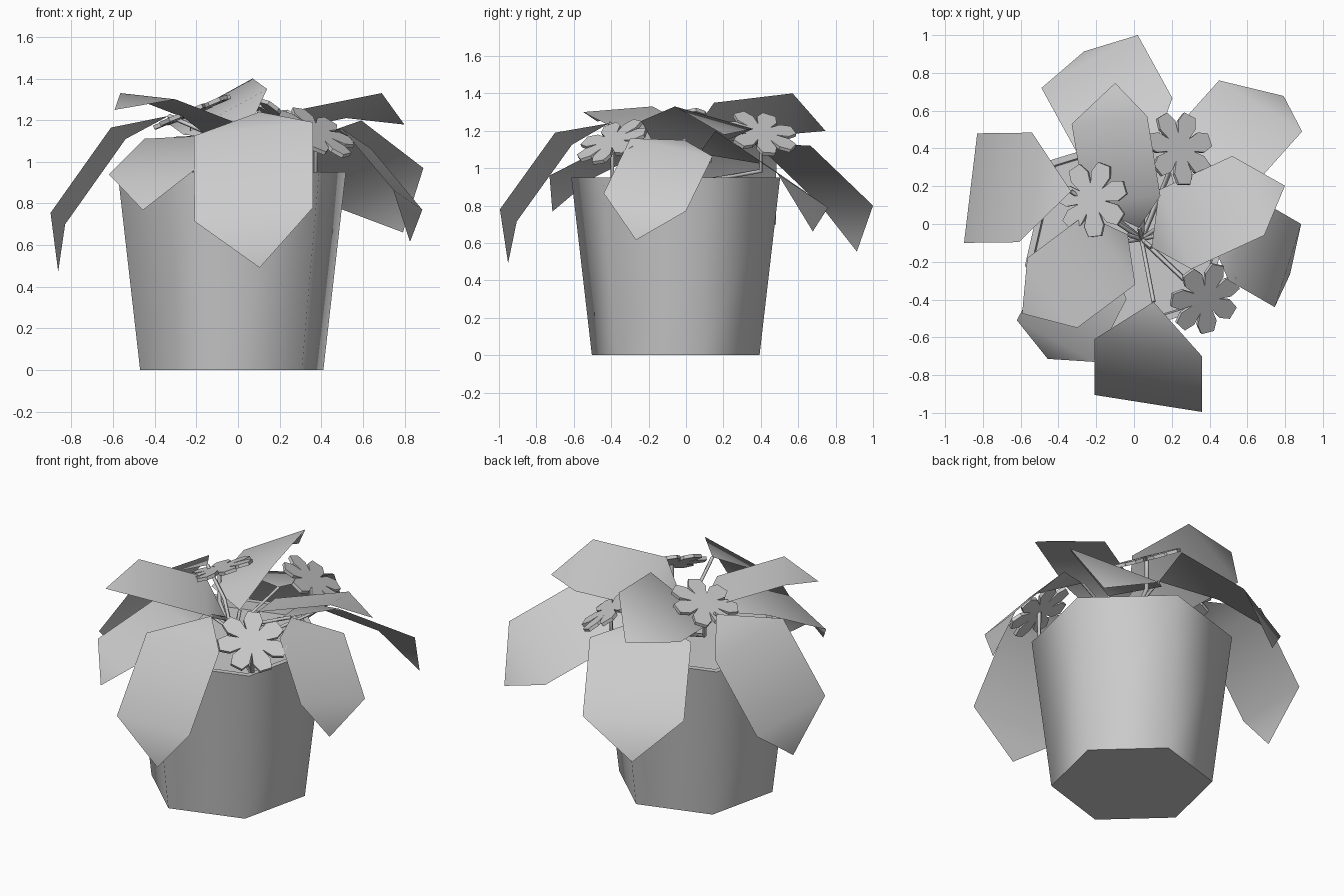
import bpy
from math import sin, cos, radians, pi
from mathutils import Vector

if "Cube" in bpy.data.objects:
    bpy.data.objects.remove(bpy.data.objects["Cube"])


def make(name, verts, faces, angle=1.1):
    me = bpy.data.meshes.new(name)
    me.from_pydata([tuple(v) for v in verts], [], faces)
    ob = bpy.data.objects.new(name, me)
    bpy.context.collection.objects.link(ob)
    bpy.ops.object.select_all(action='DESELECT')
    ob.select_set(True)
    bpy.context.view_layer.objects.active = ob
    bpy.ops.object.shade_smooth_by_angle(angle=angle)
    return ob


def hex_ring(r, z):
    return [Vector((-0.03 + r * cos(radians(17 + 60 * k)),
                    -0.055 + r * sin(radians(17 + 60 * k)), z)) for k in range(6)]


# six-sided tapered pot with a thin rim, and the soil inside
rings = [(0.46, 0), (0.573, 0.95), (0.535, 0.95), (0.527, 0.9)]
verts = [v for r, z in rings for v in hex_ring(r, z)]
faces = [[i * 6 + k, i * 6 + (k + 1) % 6, i * 6 + 6 + (k + 1) % 6, i * 6 + 6 + k]
         for i in range(3) for k in range(6)]
make("pot", verts, faces + [[5, 4, 3, 2, 1, 0]])
make("soil", hex_ring(0.527, 0.9), [[0, 1, 2, 3, 4, 5]])

ROOT = Vector((0.04, -0.08, 0.9))


def stem(name, mid, end, depth=0.011):
    cu = bpy.data.curves.new(name, 'CURVE')
    cu.dimensions = '3D'
    cu.bevel_depth = depth
    cu.bevel_resolution = 0
    cu.use_fill_caps = True
    sp = cu.splines.new('POLY')
    sp.points.add(2)
    for p, co in zip(sp.points, (ROOT, mid, end)):
        p.co = (*co, 1)
    bpy.context.collection.objects.link(bpy.data.objects.new(name, cu))


def leaf(name, l2, r2, r1, bend=36):
    """Folded hexagon: middle panel from three corners, bent-down base and tip."""
    l2, r2, r1 = Vector(l2), Vector(r2), Vector(r1)
    x = r2 - l2
    f = r2 - r1
    f -= x * (f.dot(x) / x.dot(x))
    n = x.cross(f).normalized()
    if n.z < 0:
        n = -n
    l1, r1 = l2 - f, r2 - f
    down = n * (-f.length * 0.51 * sin(radians(bend)))
    out = f * 0.51 * cos(radians(bend))
    base = (l1 + r1) / 2 - out + down
    tip = (l2 + r2) / 2 + out + down
    faces = [[0, 2, 1], [1, 2, 4, 3], [3, 4, 5]]
    make(name, [base, l1, r1, l2, r2, tip], faces, pi)
    mid = ROOT.lerp(base, 0.4)
    mid.z = ROOT.z + (base.z - ROOT.z) * 0.7
    stem(name + "_stem", mid, base)


# leaves: two outer shoulders, then the inner corner next to the second shoulder
leaves = {
    "leaf_front": ((-.21, -.905, .715), (.36, -.995, .78), (.36, -.70, 1.19)),
    "leaf_back": ((.02, 1.0, .80), (-.49, .72, .80), (-.30, .39, 1.12)),
    "leaf_back_right": ((.45, .76, .79), (.89, .49, .97), (.62, .14, 1.21)),
    "leaf_left": ((-.90, -.10, .755), (-.83, .48, .70), (-.54, .48, 1.11)),
    "leaf_upper_right": ((.52, .36, 1.21), (.69, -.06, 1.33), (.30, -.23, 1.25)),
    "leaf_upper_back": ((-.33, .53, 1.18), (.07, .57, 1.40), (.14, .15, 1.35)),
    "leaf_upper_left": ((-.30, -.55, 1.30), (-.565, -.18, 1.33), (-.245, .03, 1.21)),
    "leaf_front_left": ((-.21, -.73, .96), (-.62, -.51, .94), (-.465, -.17, 1.11)),
    "leaf_right": ((.885, 0, .77), (.745, -.44, .866), (.505, -.28, 1.155)),
}
for name, pts in leaves.items():
    leaf(name, *pts)


def flower(name, centre, normal, spin=0, petals=7):
    centre, normal = Vector(centre), Vector(normal).normalized()
    rot = normal.to_track_quat('Z', 'Y')
    step = 2 * pi / petals
    # star outline of blunt petals
    outline = []
    for k in range(petals):
        for r, off in ((.08, -.5), (.15, -.42), (.2, -.2), (.2, .2), (.15, .42)):
            t = spin + step * (k + off)
            outline.append((r * cos(t), r * sin(t)))
    n = len(outline)
    vs = [centre + rot @ Vector((px, py, h)) for h in (-.01, .01) for px, py in outline]
    vs += [centre + rot @ Vector((0, 0, h)) for h in (-.014, .012)]
    fs = [[i, (i + 1) % n, n + (i + 1) % n, n + i] for i in range(n)]
    for k in range(petals):
        p = [k * 5 + m for m in range(5)] + [(k * 5 + 5) % n]
        fs.append([2 * n] + p[::-1])
        fs.append([2 * n + 1] + [n + q for q in p])
    make(name, vs, fs, 0.5)
    stem(name + "_stem", centre - Vector((0, 0, .2)), centre, .013)


flower("flower_left", (-.22, .13, 1.24), (-.38, .04, .92), 0.2)
flower("flower_back", (.24, .40, 1.185), (.5, .22, .8), 0.1)
flower("flower_front", (.375, -.395, 1.14), (.42, -.38, .82), 0.45)
